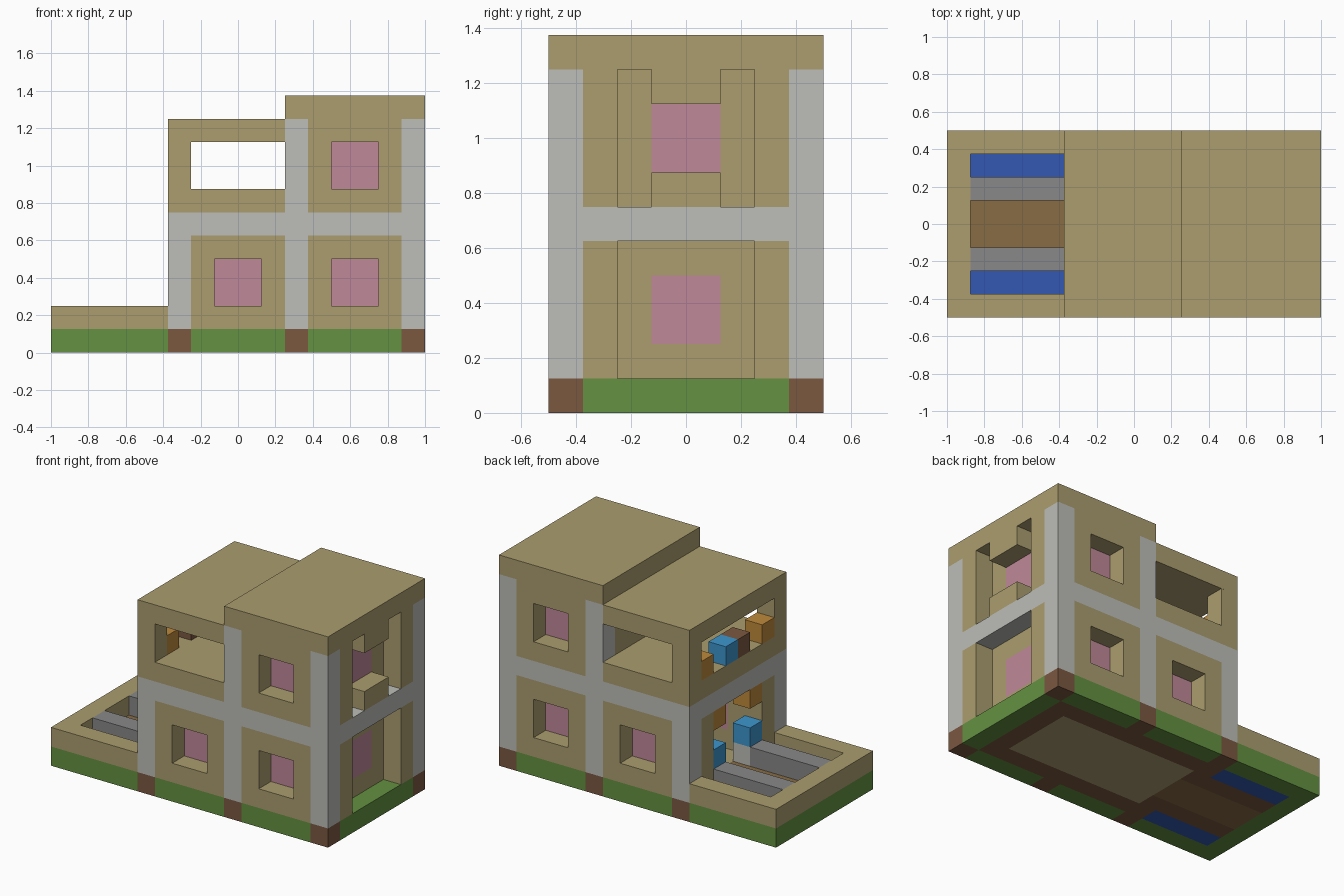
import bpy
import bmesh
from mathutils import Matrix, Vector

cube = bpy.data.objects.get("Cube")
if cube:
    bpy.data.objects.remove(cube, do_unlink=True)

U = 0.125  # one building block


def material(name, code):
    def lin(c):
        return c / 12.92 if c <= 0.04045 else ((c + 0.055) / 1.055) ** 2.4
    rgb = [lin(int(code[i:i + 2], 16) / 255) for i in (0, 2, 4)]
    m = bpy.data.materials.new(name)
    m.use_nodes = True
    m.diffuse_color = (*rgb, 1)
    m.node_tree.nodes["Principled BSDF"].inputs["Base Color"].default_value = (*rgb, 1)
    return m


TAN = material("tan plaster", "ab9d6f")
WHITE = material("pale stone", "bdbeb9")
GREEN = material("grass green", "649141")
BROWN = material("earth brown", "7b5840")
PINK = material("pink glass", "bf8898")
WATER = material("deep blue water", "3357b4")
GRAY = material("gray stone", "888888")
PATH = material("path brown", "876c44")
AZURE = material("light blue", "3d96cd")
ORANGE = material("orange wood", "bf8a3c")


def part(name, mat, boxes, mirror=False):
    """One object from boxes (x0, x1, y0, y1, z0, z1) in blocks; mirror copies across y."""
    bm = bmesh.new()
    for x0, x1, y0, y1, z0, z1 in boxes:
        size = Vector((x1 - x0, y1 - y0, z1 - z0)) * U
        mid = Vector((x0 + x1, y0 + y1, z0 + z1)) * U / 2
        bmesh.ops.create_cube(bm, size=1, matrix=Matrix.Translation(mid) @ Matrix.Diagonal((*size, 1)))
    mesh = bpy.data.meshes.new(name)
    bm.to_mesh(mesh)
    bm.free()
    mesh.materials.append(mat)
    ob = bpy.data.objects.new(name, mesh)
    bpy.context.collection.objects.link(ob)
    if mirror:
        mod = ob.modifiers.new("Mirror", "MIRROR")
        mod.use_axis = (False, True, False)
        mod.use_mirror_merge = False


def frame(x0, x1, y0, y1, z0, z1, along_y=False):
    """Wall with a two-block square window in its middle."""
    zm = (z0 + z1) / 2
    if along_y:
        m = (y0 + y1) / 2
        sides = [(x0, x1, y0, m - 1, z0, z1), (x0, x1, m + 1, y1, z0, z1)]
        mid = (x0, x1, m - 1, m + 1)
    else:
        m = (x0 + x1) / 2
        sides = [(x0, m - 1, y0, y1, z0, z1), (m + 1, x1, y0, y1, z0, z1)]
        mid = (m - 1, m + 1, y0, y1)
    return sides + [(*mid, z0, zm - 1), (*mid, zm + 1, z1)]


COLUMNS = (-3, 2, 7)

# Ground layer
part("grass_ends", GREEN, [(-8, -7, -4, 4, 0, 1), (7, 8, -3, 3, 0, 1)])
part("grass_sides", GREEN, [(-7, -3, 3, 4, 0, 1), (-2, 2, 3, 4, 0, 1), (3, 7, 3, 4, 0, 1)], True)
part("column_footings", BROWN, [(x, x + 1, 3, 4, 0, 1) for x in COLUMNS], True)
part("foundation_sides", BROWN, [(-3, 7, 2, 3, 0, 1), (-7, -2, 1, 2, 0, 1)], True)
part("foundation_end", BROWN, [(6, 7, -2, 2, 0, 1)])
part("room_floor", TAN, [(-2, 6, -2, 2, 0, 1)])

# Yard with pools and path
part("yard_path", PATH, [(-7, -2, -1, 1, 0, 1)])
part("pools", WATER, [(-7, -3, 2, 3, 0, 1)], True)
part("path_curbs", GRAY, [(-7, -3, 1, 2, 1, 2)], True)
part("yard_wall_end", TAN, [(-8, -7, -4, 4, 1, 2)])
part("yard_wall_sides", TAN, [(-7, -3, 3, 4, 1, 2)], True)

# Stone columns and belt course
part("lower_columns", WHITE, [(x, x + 1, 3, 4, 1, 5) for x in COLUMNS], True)
part("upper_columns", WHITE, [(x, x + 1, 3, 4, 6, 10) for x in COLUMNS[1:]], True)
part("belt_sides", WHITE, [(-3, 8, 3, 4, 5, 6)], True)
part("belt_ends", WHITE, [(-3, -2, -3, 3, 5, 6), (7, 8, -3, 3, 5, 6)])
part("middle_floor", TAN, [(-2, 7, -3, 3, 5, 6)])

# Windowed walls: outer skin, inner lining, pane
for name, x, z in (("lower_left", -2, 1), ("lower_right", 3, 1), ("upper_right", 3, 6)):
    part(name + "_outer_wall", TAN, frame(x, x + 4, 3, 4, z, z + 4), True)
    part(name + "_inner_wall", TAN, frame(x, x + 4, 2, 3, z, z + 4), True)
    part(name + "_pane", PINK, [(x + 1, x + 3, 2, 3, z + 1, z + 3)], True)
part("lower_inner_filler", TAN, [(2, 3, 2, 3, 1, 5)], True)

# End wall with recessed windows
for name, z in (("lower", 1), ("upper", 6)):
    part(name + "_end_wall", TAN, frame(6, 7, -2, 2, z, z + 4, True))
    part(name + "_end_pane", PINK, [(6, 7, -1, 1, z + 1, z + 3)])
    part(name + "_end_jambs", TAN, [(7, 8, 2, 3, z, z + 4)], True)
part("balcony_sill_and_lintel", TAN, [(7, 8, -1, 1, 6, 7), (7, 8, -1, 1, 9, 10)])

# Doorway facing the yard
part("door_walls", TAN, [(-3, -2, 2, 3, 1, 5)], True)
part("door_steps", WHITE, [(-3, -2, 1, 2, 1, 2)], True)
part("door_blocks", AZURE, [(-3, -2, 1, 2, 2, 3)], True)
part("door_brackets", ORANGE, [(-3, -2, 1, 2, 4, 5)], True)

# Open upper room
part("upper_room_floor", TAN, [(-3, 2, -4, 4, 6, 7)])
part("upper_room_posts", TAN, [(-3, -2, 3, 4, 7, 9)], True)
part("upper_room_back_wall", TAN, [(2, 3, -3, 3, 6, 10)])
part("upper_room_crates", ORANGE, [(-3, -2, 2, 3, 7, 8)], True)
part("upper_room_blue_seat", AZURE, [(-3, -2, 0, 1, 7, 8)])
part("upper_room_brown_seat", BROWN, [(-3, -2, -1, 0, 7, 8)])

# Roofs
part("low_roof", TAN, [(-3, 2, -4, 4, 9, 10)])
part("high_roof", TAN, [(2, 8, -4, 4, 10, 11)])
